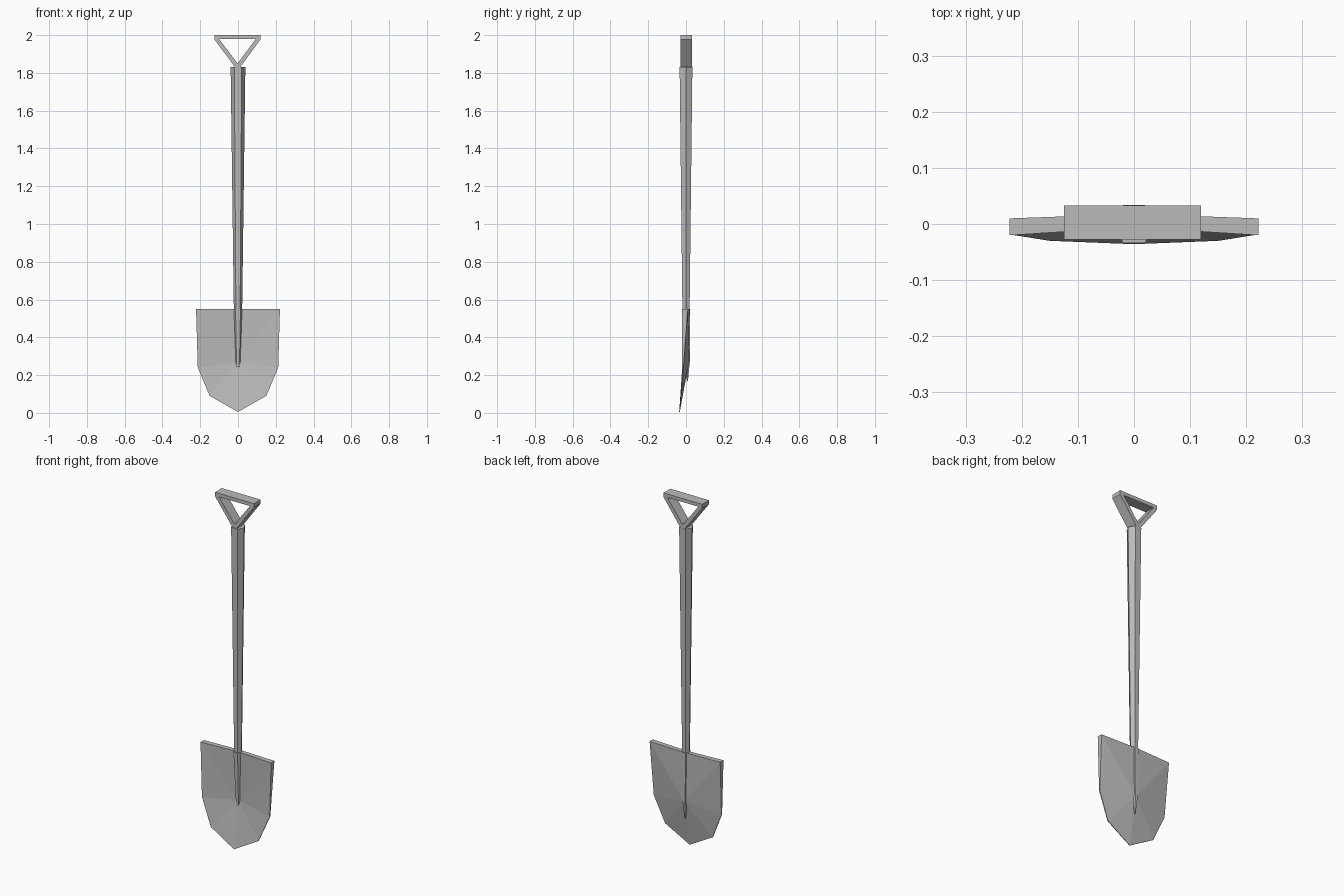
import bpy, bmesh
from math import cos, sin, pi

cube = bpy.data.objects.get("Cube")
if cube:
    bpy.data.objects.remove(cube, do_unlink=True)

grey = bpy.data.materials.new("grey metal")
grey.use_nodes = True
colour = (0.5, 0.5, 0.5, 1)
grey.diffuse_color = colour
grey.node_tree.nodes["Principled BSDF"].inputs["Base Color"].default_value = colour


def finish(bm, name):
    bmesh.ops.remove_doubles(bm, verts=bm.verts, dist=0.0005)
    bmesh.ops.recalc_face_normals(bm, faces=bm.faces)
    mesh = bpy.data.meshes.new(name)
    bm.to_mesh(mesh)
    bm.free()
    mesh.materials.append(grey)
    obj = bpy.data.objects.new(name, mesh)
    bpy.context.collection.objects.link(obj)
    return obj


def hex_rod(name, sections):
    """Six-sided tapering rod through (radius, y, z) sections."""
    bm = bmesh.new()
    rings = [[bm.verts.new((r * cos(i * pi / 3), y + r * sin(i * pi / 3), z))
              for i in range(6)] for r, y, z in sections]
    for a, b in zip(rings, rings[1:]):
        for i in range(6):
            j = (i + 1) % 6
            bm.faces.new((a[i], a[j], b[j], b[i]))
    bm.faces.new(rings[0])
    bm.faces.new(rings[-1])
    return finish(bm, name)


# Shaft, wider at the top, and the socket that runs down into the blade
hex_rod("shaft", [(0.022, 0, 0.54), (0.039, 0, 1.83)])
hex_rod("blade_socket", [(0.003, 0.008, 0.17), (0.016, 0.006, 0.27), (0.026, 0, 0.55)])

# Dished blade: edge and centre-line points, each with front and back y
edge = [(0.222, 0.55, -0.02, 0.01), (0.213, 0.24, -0.02, -0.014), (0.15, 0.09, -0.03, -0.026)]
centre = [(0, 0.55, -0.006, 0.018), (0, 0.27, 0.0, 0.016), (0, 0.005, -0.036, -0.033)]
bm = bmesh.new()
for side in (1, -1):
    def skin(k):
        return [[bm.verts.new((side * p[0], p[k], p[1])) for p in row] for row in (edge, centre)]
    front, back = skin(2), skin(3)
    for e, c in (front, back):
        for tri in ((c[0], e[0], c[1]), (e[0], e[1], c[1]),
                    (e[1], e[2], c[1]), (e[2], c[2], c[1])):
            bm.faces.new(tri)
    # Rim joining the front and back skins
    f = [front[1][0], *front[0], front[1][2]]
    b = [back[1][0], *back[0], back[1][2]]
    for i in range(len(f) - 1):
        bm.faces.new((f[i], f[i + 1], b[i + 1], b[i]))
finish(bm, "blade")

# Triangular grip: outer outline and matching hole, extruded in depth
outer = [(-0.125, 2.0), (0.119, 2.0), (0.119, 1.977), (0.01, 1.828), (-0.014, 1.828), (-0.125, 1.977)]
inner = [(-0.1, 1.98), (0.094, 1.98), (0.093, 1.978), (0.0, 1.853), (-0.004, 1.853), (-0.099, 1.978)]
bm = bmesh.new()
loops = [[bm.verts.new((x, y, z)) for x, z in outline]
         for y in (-0.028, 0.033) for outline in (outer, inner)]
of, hf, ob, hb = loops
for a, b in ((of, hf), (hf, hb), (hb, ob), (ob, of)):
    for i in range(6):
        j = (i + 1) % 6
        bm.faces.new((a[i], a[j], b[j], b[i]))
finish(bm, "grip")
